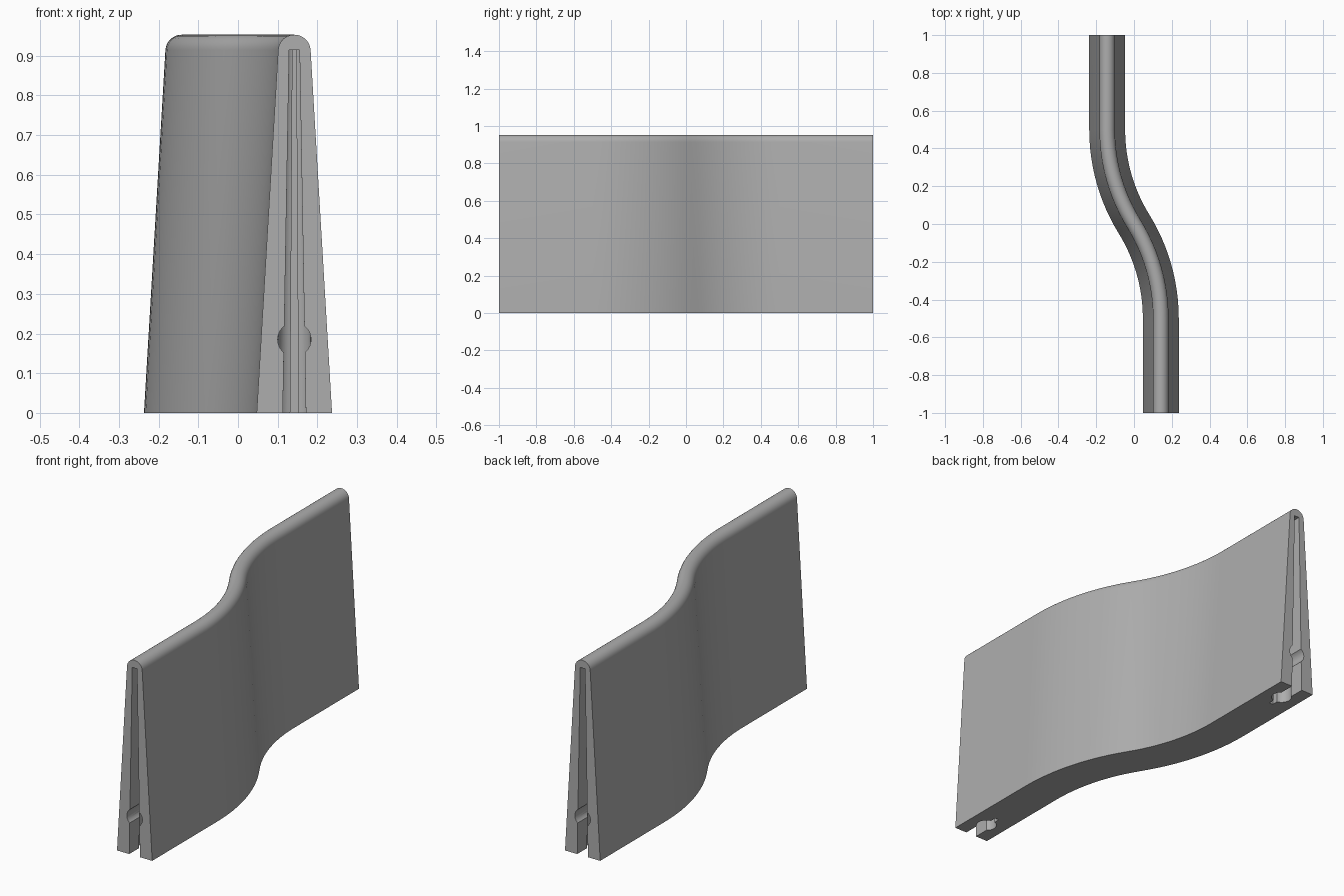
import bpy
import bmesh
from math import sin, cos, pi, atan, radians

if "Cube" in bpy.data.objects:
    bpy.data.objects.remove(bpy.data.objects["Cube"])

SHIFT = 0.142            # sideways offset of each straight end
BEND = 0.5               # half length of the curved middle
BASE, CROWN = 0.095, 0.041
HEIGHT = 0.953
SLOT_TOP = 0.915
TAPER = 0.45             # slot size at its top relative to the ground

concrete = bpy.data.materials.new("concrete grey")
concrete.use_nodes = True
GREY = (0.42, 0.42, 0.42, 1)
concrete.diffuse_color = GREY
concrete.node_tree.nodes["Principled BSDF"].inputs["Base Color"].default_value = GREY


def loft(name, rings):
    """Skin a list of equal closed rings and cap both ends."""
    bm = bmesh.new()
    loops = [[bm.verts.new(p) for p in ring] for ring in rings]
    n = len(loops[0])
    for a, b in zip(loops, loops[1:]):
        for i in range(n):
            j = (i + 1) % n
            bm.faces.new((a[i], a[j], b[j], b[i]))
    bm.faces.new(loops[0])
    bm.faces.new(loops[-1])
    bmesh.ops.recalc_face_normals(bm, faces=bm.faces)
    mesh = bpy.data.meshes.new(name)
    bm.to_mesh(mesh)
    bm.free()
    mesh.materials.append(concrete)
    obj = bpy.data.objects.new(name, mesh)
    bpy.context.collection.objects.link(obj)
    return obj


# Wall section: tapering sides and a round crown
steps = 14
lean = atan((BASE - CROWN) / (HEIGHT - CROWN))
section = [(BASE, 0)]
for i in range(steps + 1):
    a = lean + (pi - 2 * lean) * i / steps
    section.append((CROWN * cos(a), HEIGHT - CROWN + CROWN * sin(a)))
section.append((-BASE, 0))

# Centre line: two opposed arcs between straight ends
sweep = 2 * atan(SHIFT / BEND)
radius = BEND / sin(sweep)
half = []
for i in range(13):
    a = sweep * (1 - i / 12)
    half.append((SHIFT - radius * (1 - cos(a)), -BEND + radius * sin(a), a))
half.append((SHIFT, -1, 0))
path = [(-x, -y, a) for x, y, a in reversed(half)] + half[1:]
wall = loft("barrier_wall", [
    [(x + w * cos(a), y + w * sin(a), z) for w, z in section] for x, y, a in path])


# Keyhole slot outline: (sideways, distance from end), mouth, round pocket, slit
def keyhole(scale):
    mouth, pocket, slit, centre = 0.029 * scale, 0.046 * scale, 0.0105 * scale, 0.11
    right = [(mouth, -0.05)]
    a0, a1 = radians(-51), radians(77)
    for i in range(13):
        a = a0 + (a1 - a0) * i / 12
        right.append((pocket * cos(a), centre + pocket * sin(a)))
    right.append((slit, 0.185))
    return right + [(-x, y) for x, y in reversed(right)]


def cut(cutter):
    mod = wall.modifiers.new("cut", "BOOLEAN")
    mod.operation = "DIFFERENCE"
    mod.solver = "EXACT"
    mod.object = cutter
    bpy.context.view_layer.objects.active = wall
    bpy.ops.object.modifier_apply(modifier=mod.name)
    bpy.data.objects.remove(cutter)


# Connector slot and cross bore in each end
for side in (1, -1):
    rings = []
    for z in (-0.05, SLOT_TOP):
        scale = 1 - (1 - TAPER) * z / SLOT_TOP
        rings.append([(side * (SHIFT + x), side * (y - 1), z) for x, y in keyhole(scale)])
    cut(loft("slot_cutter", rings))
    bore = []
    for depth in (-0.05, 0.11):
        bore.append([(side * (SHIFT + 0.042 * cos(i * pi / 16)), side * (depth - 1),
                      0.185 + 0.042 * sin(i * pi / 16)) for i in range(32)])
    cut(loft("bore_cutter", bore))

bpy.ops.object.select_all(action="DESELECT")
wall.select_set(True)
bpy.context.view_layer.objects.active = wall
bpy.ops.object.shade_smooth_by_angle(angle=radians(30))
